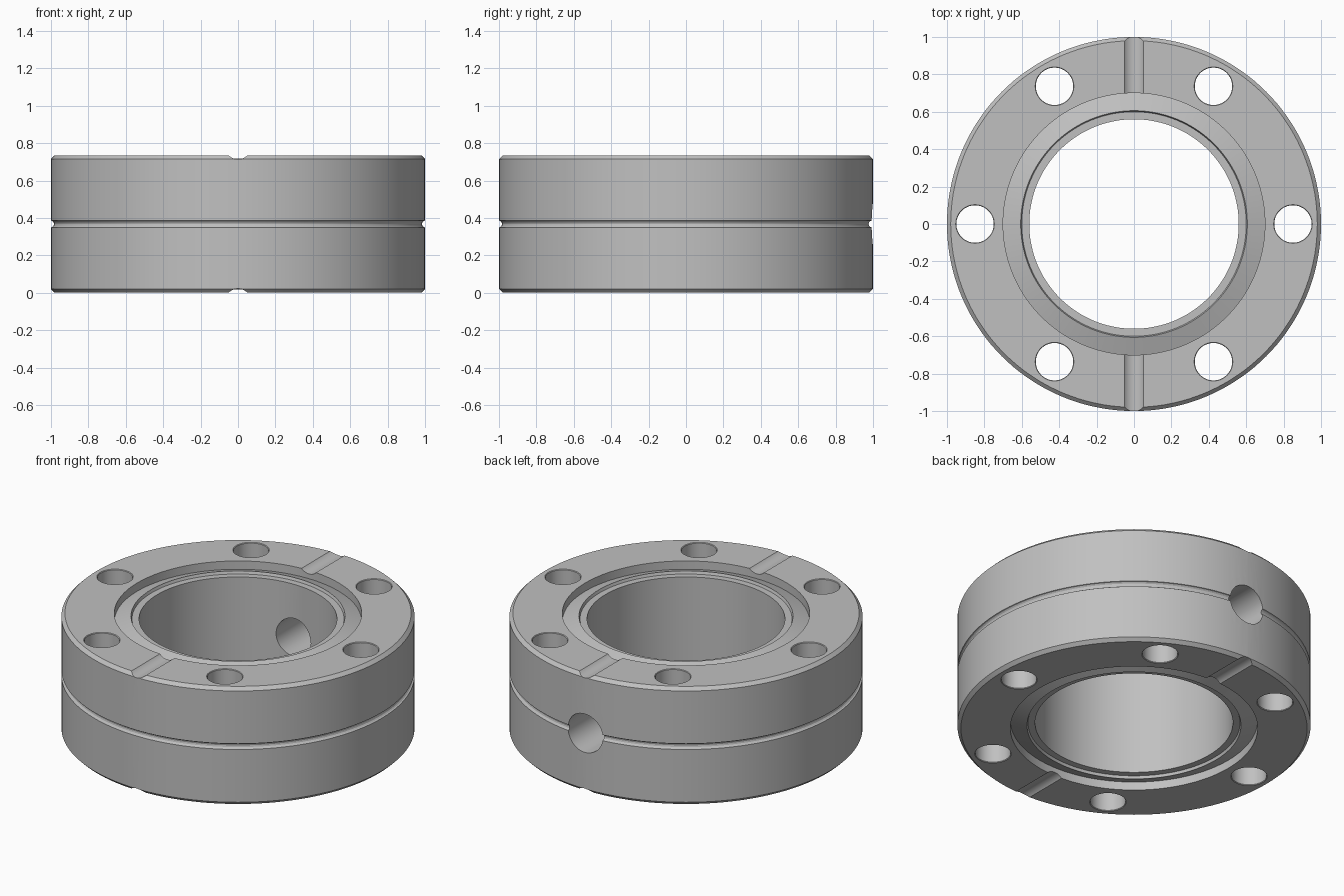
import bpy
import bmesh
import math
from mathutils import Matrix, Vector

cube = bpy.data.objects.get("Cube")
if cube:
    bpy.data.objects.remove(cube, do_unlink=True)

H = 0.735          # overall height
MID = H / 2
BORE = 0.56
STEPS = 144

steel = bpy.data.materials.new("plain steel grey")
steel.use_nodes = True
GREY = (0.53, 0.53, 0.53, 1)
steel.diffuse_color = GREY
steel.node_tree.nodes["Principled BSDF"].inputs["Base Color"].default_value = GREY


def make_object(name, bm):
    bmesh.ops.recalc_face_normals(bm, faces=bm.faces)
    mesh = bpy.data.meshes.new(name)
    bm.to_mesh(mesh)
    bm.free()
    mesh.materials.append(steel)
    obj = bpy.data.objects.new(name, mesh)
    bpy.context.collection.objects.link(obj)
    return obj


def lathe(bm, profile, steps):
    """Revolve a closed (radius, z) outline around the z axis."""
    verts = [bm.verts.new((r, 0, z)) for r, z in profile]
    edges = [bm.edges.new((a, b)) for a, b in zip(verts, verts[1:] + verts[:1])]
    bmesh.ops.spin(bm, geom=verts + edges, cent=(0, 0, 0), axis=(0, 0, 1),
                   angle=math.tau, steps=steps, use_merge=True)
    bmesh.ops.remove_doubles(bm, verts=bm.verts, dist=1e-5)


def rod(bm, radius, start, end, segments):
    """Capped cylinder between two points."""
    a, b = Vector(start), Vector(end)
    turn = (b - a).to_track_quat("Z", "Y").to_matrix().to_4x4()
    bmesh.ops.create_cone(bm, cap_ends=True, segments=segments, radius1=radius,
                          radius2=radius, depth=(b - a).length,
                          matrix=Matrix.Translation((a + b) / 2) @ turn)


# Upper half outline: bore, ledge, knife edge, sloped recess, face, chamfer
upper = [(BORE, H - 0.035), (0.60, H - 0.035), (0.606, H - 0.018),
         (0.70, H - 0.052), (0.70, H), (0.98, H), (1.0, H - 0.02)]
# Shallow round groove around the rim
rim = []
for i in range(7):
    a = math.pi * i / 6
    rim.append((1 - 0.016 * math.sin(a), MID + 0.018 * math.cos(a)))
lower = [(r, H - z) for r, z in reversed(upper)]

bm = bmesh.new()
lathe(bm, upper + rim + lower, STEPS)
flange = make_object("flange_ring", bm)

# Bolt holes with lightly broken edges
bm = bmesh.new()
for i in range(6):
    a = i * math.pi / 3
    x, y = 0.85 * math.cos(a), 0.85 * math.sin(a)
    shape = [(0.112, -0.01), (0.1, 0.004), (0.1, H - 0.004), (0.112, H + 0.01)]
    rings = []
    for r, z in shape:
        rings.append([bm.verts.new((x + r * math.cos(math.tau * k / 48),
                                    y + r * math.sin(math.tau * k / 48), z))
                      for k in range(48)])
    for low, high in zip(rings, rings[1:]):
        for k in range(48):
            n = (k + 1) % 48
            bm.faces.new((low[k], low[n], high[n], high[k]))
    bm.faces.new(rings[0])
    bm.faces.new(rings[-1])
bolt_cutter = make_object("bolt_hole_cutter", bm)

# Round-bottomed channels across both faces, front and back
bm = bmesh.new()
for side in (-1, 1):
    for z in (-0.046, H + 0.046):
        rod(bm, 0.068, (0, side * 0.65, z), (0, side * 1.1, z), 64)
channel_cutter = make_object("channel_cutter", bm)

# Radial port through the back wall
bm = bmesh.new()
rod(bm, 0.12, (0, 0.3, MID), (0, 1.2, MID), 64)
port_cutter = make_object("port_cutter", bm)

for cutter in (bolt_cutter, channel_cutter, port_cutter):
    mod = flange.modifiers.new(cutter.name, "BOOLEAN")
    mod.operation = "DIFFERENCE"
    mod.solver = "EXACT"
    mod.object = cutter

# Bake the cuts, drop the cutters, then smooth the curved walls
graph = bpy.context.evaluated_depsgraph_get()
baked = bpy.data.meshes.new_from_object(flange.evaluated_get(graph))
flange.modifiers.clear()
flange.data = baked
for cutter in (bolt_cutter, channel_cutter, port_cutter):
    bpy.data.objects.remove(cutter, do_unlink=True)

baked.materials.clear()
baked.materials.append(steel)
for poly in baked.polygons:
    poly.material_index = 0

for obj in bpy.context.selected_objects:
    obj.select_set(False)
flange.select_set(True)
bpy.context.view_layer.objects.active = flange
bpy.ops.object.shade_smooth_by_angle(angle=math.radians(18))
